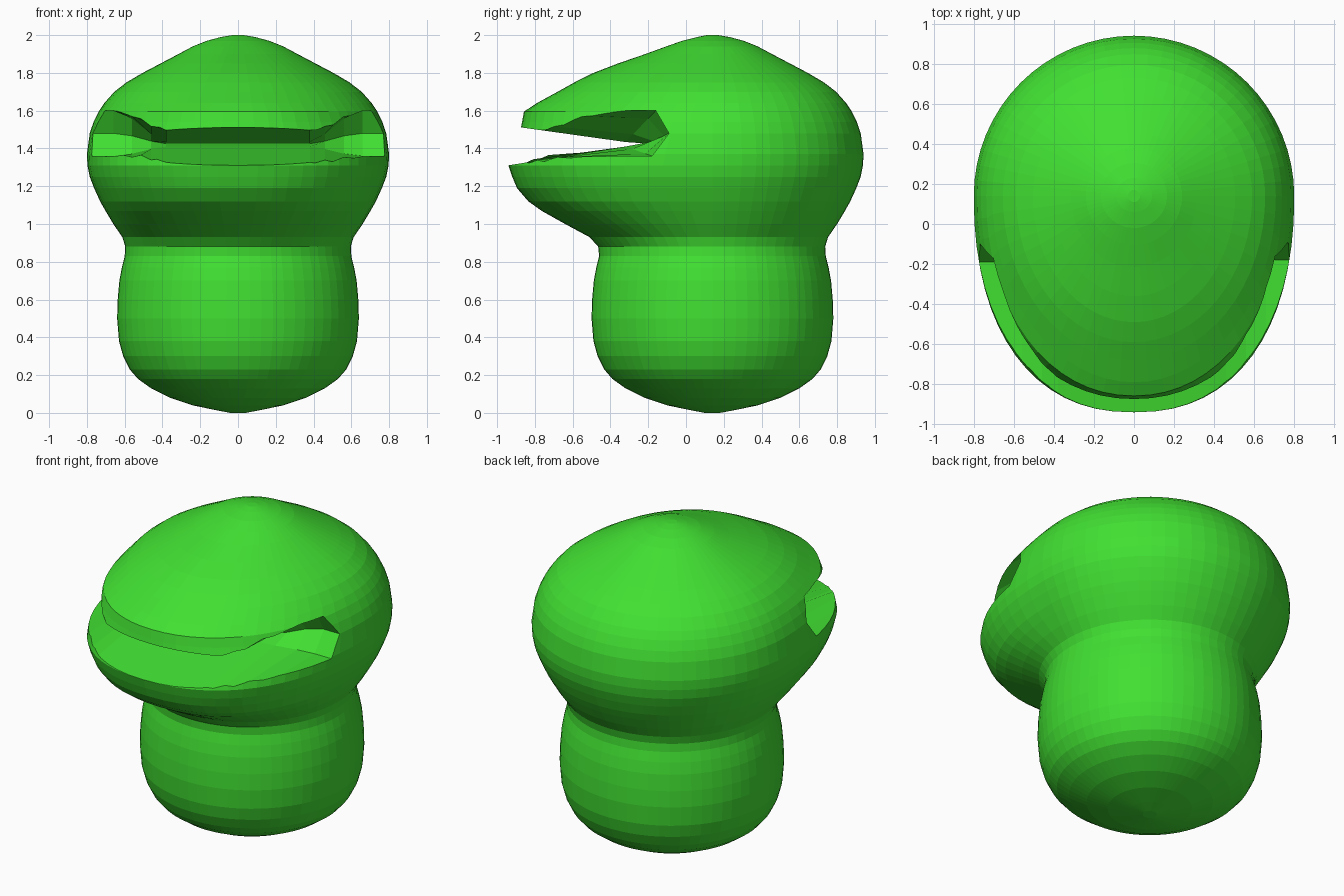
import bpy, bmesh, math

if "Cube" in bpy.data.objects:
    bpy.data.objects.remove(bpy.data.objects["Cube"])

CY = 0.14      # y of the body's vertical axis
SEGS = 64

green = bpy.data.materials.new("bright green")
green.diffuse_color = (0.053, 0.745, 0.032, 1)
green.use_nodes = True
green.node_tree.nodes["Principled BSDF"].inputs["Base Color"].default_value = green.diffuse_color


def loft(name, rings, closed_caps=True):
    """Skin a list of closed point rings and cap both ends with ngons."""
    bm = bmesh.new()
    loops = [[bm.verts.new(p) for p in ring] for ring in rings]
    n = len(loops[0])
    for a, b in zip(loops, loops[1:]):
        for i in range(n):
            j = (i + 1) % n
            bm.faces.new((a[i], a[j], b[j], b[i]))
    bm.faces.new(loops[0][::-1])
    bm.faces.new(loops[-1])
    bmesh.ops.recalc_face_normals(bm, faces=bm.faces)
    mesh = bpy.data.meshes.new(name)
    bm.to_mesh(mesh)
    bm.free()
    obj = bpy.data.objects.new(name, mesh)
    bpy.context.collection.objects.link(obj)
    mesh.materials.append(green)
    return obj


# Body profile: height, half width (also depth to the back), front y, front squareness
profile = [
    (0.005, 0.04, None, 2), (0.015, 0.12, None, 2), (0.04, 0.24, None, 2),
    (0.08, 0.36, None, 2), (0.13, 0.46, None, 2), (0.18, 0.53, None, 2),
    (0.23, 0.573, None, 2), (0.30, 0.608, None, 2), (0.38, 0.63, None, 2),
    (0.50, 0.64, None, 2), (0.60, 0.637, None, 2), (0.70, 0.628, None, 2),
    (0.77, 0.615, None, 2), (0.83, 0.60, None, 2), (0.88, 0.597, -0.465, 2),
    (0.93, 0.612, -0.51, 2.05), (1.00, 0.66, -0.64, 2.15), (1.07, 0.702, -0.765, 2.25),
    (1.12, 0.73, -0.835, 2.3), (1.19, 0.762, -0.895, 2.3), (1.25, 0.785, -0.92, 2.3),
    (1.31, 0.797, -0.94, 2.3), (1.37, 0.80, -0.925, 2.25), (1.48, 0.785, -0.88, 2.15),
    (1.54, 0.765, -0.868, 2.1), (1.595, 0.738, -0.858, 2.1), (1.64, 0.708, -0.79, 2),
    (1.70, 0.655, -0.68, 2), (1.75, 0.59, -0.59, 2), (1.80, 0.505, -0.49, 2),
    (1.85, 0.41, -0.36, 2), (1.90, 0.315, -0.215, 2), (1.94, 0.24, -0.105, 2),
    (1.97, 0.165, -0.02, 2), (1.99, 0.09, 0.06, 2), (2.0, 0.03, 0.11, 2),
]


def body_ring(z, r, front, power):
    depth = r if front is None else CY - front
    ring = []
    for i in range(SEGS):
        a = 2 * math.pi * i / SEGS
        c, s = math.cos(a), math.sin(a)
        if s >= 0:
            ring.append((r * c, CY + r * s, z))
        else:
            e = 2 / power
            x = math.copysign(abs(c) ** e, c) * r
            ring.append((x, CY - depth * abs(s) ** e, z))
    return ring


profile[0] = (0.0, 0.04, None, 2)
body = loft("head_and_body", [body_ring(*p) for p in profile])

# Mouth cutter: wedge sections across x, narrow in the middle, taller at the cheeks
middle = [(-1.1, 1.285), (-0.32, 1.41), (-0.2, 1.425), (-0.32, 1.434), (-1.1, 1.543)]


def cheek(back):
    return [(-1.1, 1.355), (back - 0.09, 1.36), (back, 1.48), (back - 0.07, 1.6), (-1.1, 1.6)]


def mix(a, b, t):
    return [(p[0] + (q[0] - p[0]) * t, p[1] + (q[1] - p[1]) * t) for p, q in zip(a, b)]


right, left = cheek(-0.09), cheek(-0.1)
stations = [(-0.9, left, 1), (-0.66, left, 1), (-0.56, left, 0.75), (-0.46, left, 0.25),
            (-0.38, left, 0), (0.38, right, 0), (0.46, right, 0.25), (0.56, right, 0.75),
            (0.66, right, 1), (0.9, right, 1)]
cutter = loft("mouth_cutter",
              [[(x, y, z) for y, z in mix(middle, side, t)] for x, side, t in stations])
cutter.hide_render = True
cutter.hide_viewport = True

cut = body.modifiers.new("mouth", 'BOOLEAN')
cut.operation = 'DIFFERENCE'
cut.solver = 'EXACT'
cut.object = cutter
